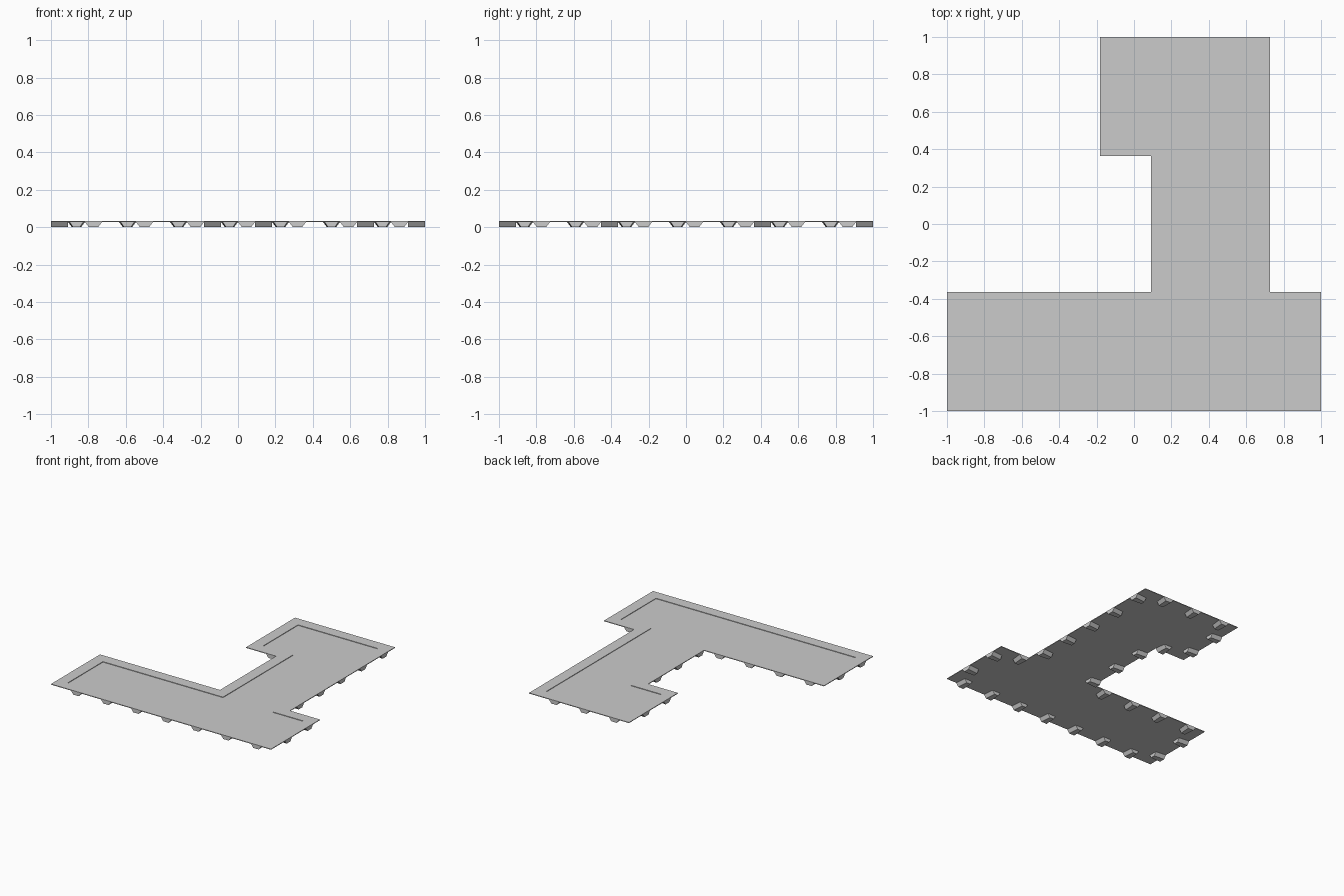
import bpy, bmesh
from mathutils import Vector

if "Cube" in bpy.data.objects:
    bpy.data.objects.remove(bpy.data.objects["Cube"])

U = 1 / 11                       # grid module: model is 22 modules long
TOP, FLOOR, BASE = 0.033, 0.0285, 0.0275
OUTLINE = [(-11, -11), (11, -11), (11, -4), (8, -4), (8, 11),
           (-2, 11), (-2, 4), (1, 4), (1, -4), (-11, -4)]   # counter-clockwise
pts = [Vector(p) for p in OUTLINE]
N = len(pts)


def edge_dirs(i):
    d = (pts[(i + 1) % N] - pts[i]).normalized()
    return d, Vector((-d.y, d.x))        # along, inward


def make_object(name, bm):
    bmesh.ops.recalc_face_normals(bm, faces=bm.faces)
    mesh = bpy.data.meshes.new(name)
    bm.to_mesh(mesh)
    bm.free()
    ob = bpy.data.objects.new(name, mesh)
    bpy.context.collection.objects.link(ob)
    return ob


# Roof slab: raised border one module wide around a shallow recessed floor
inner = [pts[i] + edge_dirs(i)[1] + edge_dirs(i - 1)[1] for i in range(N)]
bm = bmesh.new()
rings = [[bm.verts.new((p.x * U, p.y * U, z)) for p in loop]
         for loop, z in ((pts, BASE), (pts, TOP), (inner, TOP), (inner, FLOOR))]
for a, b in zip(rings, rings[1:]):
    for i in range(N):
        j = (i + 1) % N
        bm.faces.new((a[i], a[j], b[j], b[i]))
bm.faces.new(rings[0][::-1])
bm.faces.new(rings[-1])
make_object("roof_slab", bm)

# Corbels: tapered blocks under the border, every third module on each edge
bm = bmesh.new()


def add_corbel(center, along, inward):
    loops = []
    for depth, top, bottom in ((0, 0.5, 0.27), (1, 0.4, 0.2)):
        loop = []
        for s, z in ((-top, BASE), (top, BASE), (bottom, 0), (-bottom, 0)):
            p = (center + along * s + inward * depth) * U
            loop.append(bm.verts.new((p.x, p.y, z)))
        loops.append(loop)
    a, b = loops
    bm.faces.new(a)
    bm.faces.new(b[::-1])
    for i in range(4):
        j = (i + 1) % 4
        bm.faces.new((a[i], a[j], b[j], b[i]))


for i in range(N):
    along, inward = edge_dirs(i)
    start, end = pts[i].dot(along), pts[(i + 1) % N].dot(along)
    for k in range(7):
        t = -8.5 + 3 * k
        if start < t < end:
            add_corbel(pts[i] + along * (t - start), along, inward)
make_object("corbels", bm)
